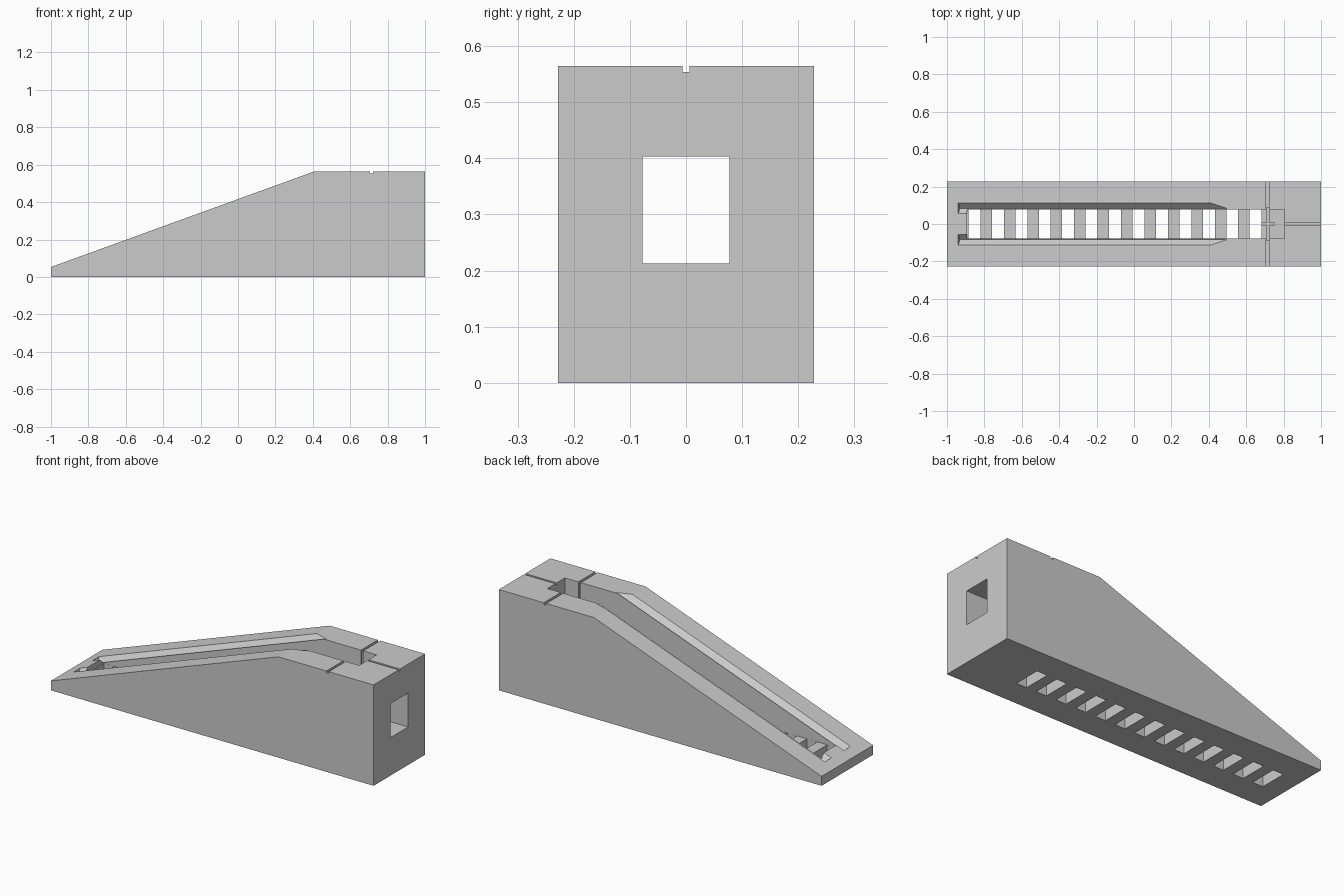
import bpy
import math
from mathutils import Matrix, Vector

if "Cube" in bpy.data.objects:
    bpy.data.objects.remove(bpy.data.objects["Cube"], do_unlink=True)

grey = bpy.data.materials.new("plain grey")
grey.use_nodes = True
colour = (0.6, 0.6, 0.6, 1)
grey.diffuse_color = colour
grey.node_tree.nodes["Principled BSDF"].inputs["Base Color"].default_value = colour

HALF_WIDTH = 0.228
TOP = 0.565
LIP = 0.053
CREST = 0.41
FLOOR = 0.065
CHANNEL = 0.078


def extrude_profile(name, profile, half):
    """Prism from an x-z outline, extruded along y."""
    n = len(profile)
    verts = [(x, y, z) for y in (-half, half) for x, z in profile]
    faces = [tuple(range(n)), tuple(reversed(range(n, 2 * n)))]
    faces += [(i, i + n, (i + 1) % n + n, (i + 1) % n) for i in range(n)]
    mesh = bpy.data.meshes.new(name)
    mesh.from_pydata(verts, [], faces)
    mesh.materials.append(grey)
    obj = bpy.data.objects.new(name, mesh)
    bpy.context.collection.objects.link(obj)
    return obj


def box(name, x0, x1, half, z0, z1):
    return extrude_profile(name, [(x0, z0), (x1, z0), (x1, z1), (x0, z1)], half)


def cut(body, cutter):
    """Subtract a cutter from the body and discard it."""
    cutter.hide_render = True
    mod = body.modifiers.new("cut", 'BOOLEAN')
    mod.operation = 'DIFFERENCE'
    mod.solver = 'EXACT'
    mod.object = cutter
    bpy.context.view_layer.objects.active = body
    bpy.ops.object.modifier_apply(modifier=mod.name)
    bpy.data.objects.remove(cutter, do_unlink=True)


# Solid ramp with a flat upper deck
ramp = extrude_profile("ramp_body", [(-1, 0), (1, 0), (1, TOP), (CREST, TOP), (-1, LIP)], HALF_WIDTH)

# Open channel and the window in its tall end
cut(ramp, box("channel_cutter", -0.893, 0.805, CHANNEL, FLOOR, 0.8))
cut(ramp, box("window_cutter", 0.75, 1.1, 0.0775, 0.213, 0.403))

# Floor openings that leave a row of slats
for i in range(13):
    x = -0.885 + i * 0.1253
    cut(ramp, box("floor_slot_cutter", x, x + 0.064, CHANNEL - 0.0005, -0.1, FLOOR + 0.02))

# V-shaped grooves along the sloping channel edges
angle = math.atan2(TOP - LIP, CREST + 1)
along = Vector((math.cos(angle), 0, math.sin(angle)))
start = Vector((-0.94, 0, LIP + 0.06 * math.tan(angle)))
for side in (-1, 1):
    groove = box("edge_groove_cutter", 0, 1.7, 0.015, -0.015, 0.015)
    centre = start + Vector((0, side * 0.084, 0))
    groove.data.transform(Matrix.Translation(centre)
                          @ Matrix.Rotation(-angle, 4, 'Y')
                          @ Matrix.Rotation(math.pi / 4, 4, 'X')
                          @ Matrix.Scale(1.35, 4, (0, 0, 1))
                          @ Matrix.Scale(1.35, 4, (0, 1, 0)))
    cut(ramp, groove)

# Gate groove around the channel, deck grooves and a short floor groove
cut(ramp, box("deck_cross_groove_cutter", 0.707, 0.722, 0.3, TOP - 0.011, 0.7))
cut(ramp, box("gate_groove_cutter", 0.7072, 0.7218, CHANNEL + 0.01, FLOOR - 0.011, 0.7))
cut(ramp, box("deck_long_groove_cutter", 0.79, 1.1, 0.006, TOP - 0.0112, 0.7))
cut(ramp, box("floor_groove_cutter", 0.68, 0.75, 0.006, FLOOR - 0.0112, FLOOR + 0.02))
